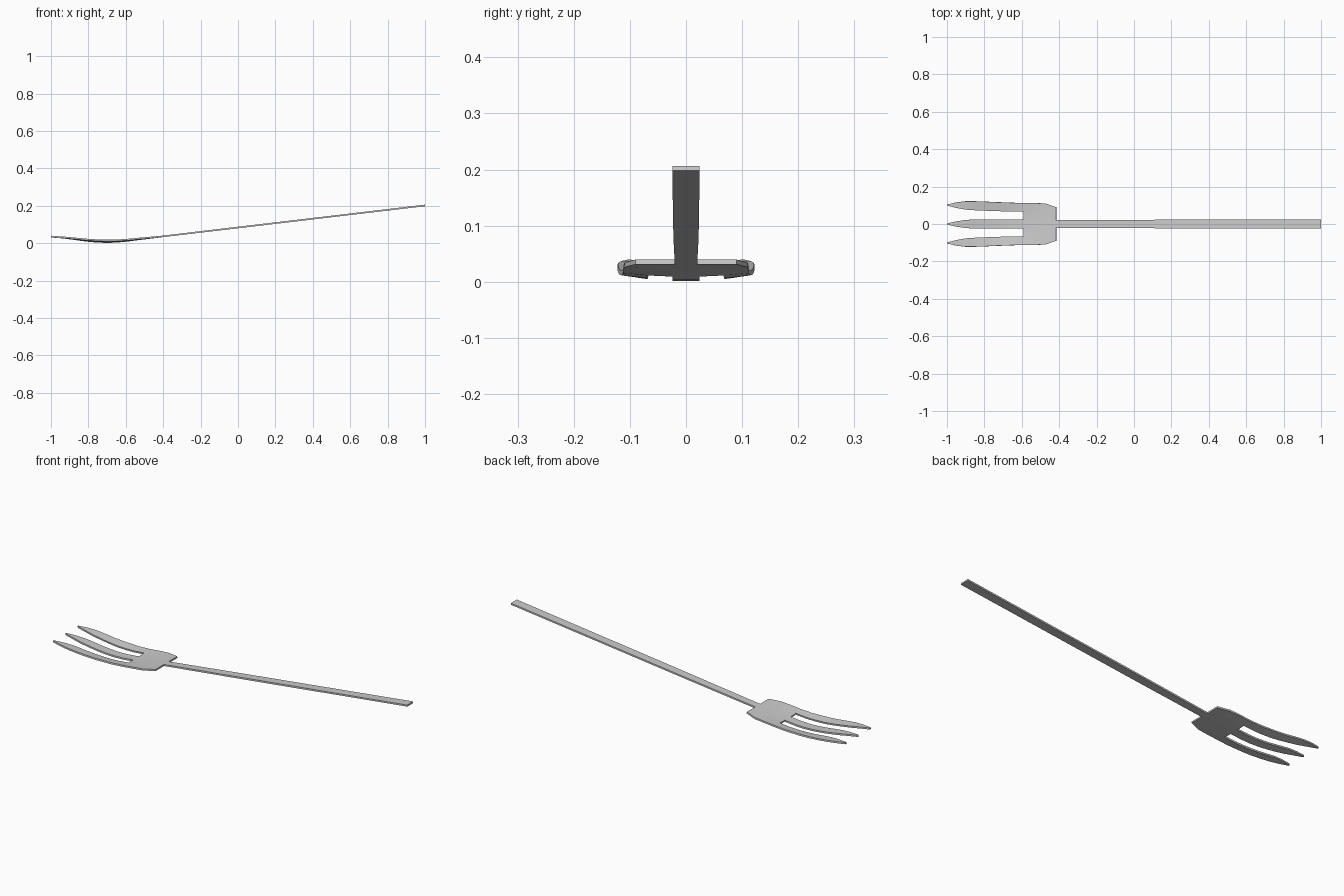
import bpy, bmesh

if "Cube" in bpy.data.objects:
    bpy.data.objects.remove(bpy.data.objects["Cube"])

# Underside height along the length of the fork
PROFILE = [(-1, .031), (-.95, .027), (-.9, .021), (-.85, .014), (-.8, .0075),
           (-.75, .003), (-.7, .001), (-.65, .003), (-.59, .009), (-.53, .017),
           (-.475, .0235), (-.415, .031), (1, .198)]


def height(x, y):
    z = PROFILE[-1][1]
    for (x0, z0), (x1, z1) in zip(PROFILE, PROFILE[1:]):
        if x <= x1:
            z = z0 + (z1 - z0) * (x - x0) / (x1 - x0)
            break
    # slight sideways dishing, strongest at the belly of the tines
    cup = max(0, 1 - abs(x + .7) / .29)
    return z + .8 * y * y * cup


bm = bmesh.new()


def strip(rows):
    """Sheet of quads from rows of (x, [y values])."""
    grid = [[bm.verts.new((x, y, height(x, y))) for y in ys] for x, ys in rows]
    for a, b in zip(grid, grid[1:]):
        for i in range(len(a) - 1):
            bm.faces.new((a[i], b[i], b[i + 1], a[i + 1]))


def mirrored(*half):
    return [-y for y in reversed(half)] + list(half)


# Head plate
strip([(-.59, mirrored(.024, .067, .112)), (-.53, mirrored(.023, .067, .112)),
       (-.475, mirrored(.022, .065, .110)), (-.415, mirrored(.020, .055, .090))])

# Handle
strip([(x, mirrored(w)) for x, w in [(-.415, .020), (0, .0225), (1, .0245)]])

# Middle tine
strip([(x, mirrored(w)) for x, w in
       [(-.59, .024), (-.65, .024), (-.7, .024), (-.75, .024), (-.8, .024),
        (-.85, .024), (-.9, .022), (-.95, .014), (-1, .003)]])

# Outer tines
OUTER = [(-.59, .067, .112), (-.65, .068, .114), (-.7, .069, .116),
         (-.75, .070, .118), (-.8, .072, .120), (-.85, .074, .122),
         (-.9, .077, .122), (-.95, .086, .116), (-1, .098, .104)]
for side in (1, -1):
    strip([(x, [side * a, side * b]) for x, a, b in OUTER])

bmesh.ops.remove_doubles(bm, verts=bm.verts, dist=.0005)
bm.normal_update()
for f in bm.faces:
    if f.normal.z < 0:
        f.normal_flip()

mesh = bpy.data.meshes.new("fork")
bm.to_mesh(mesh)
bm.free()
fork = bpy.data.objects.new("fork", mesh)
bpy.context.collection.objects.link(fork)

# Sheet thickness, grown upward
solid = fork.modifiers.new("thickness", 'SOLIDIFY')
solid.thickness = .0085
solid.offset = 1

bpy.context.view_layer.objects.active = fork
fork.select_set(True)
bpy.ops.object.modifier_apply(modifier="thickness")
bpy.ops.object.shade_smooth_by_angle()
